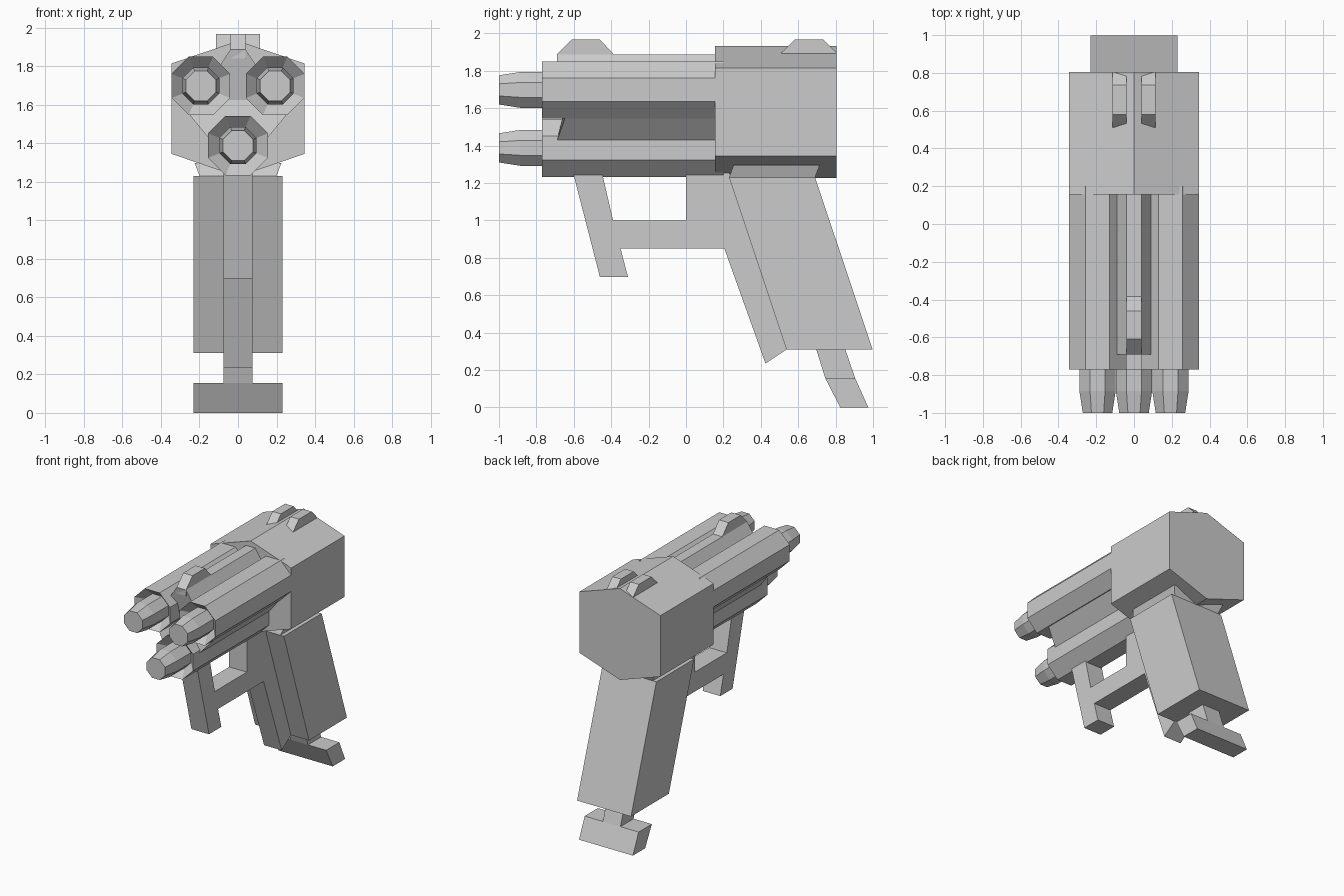
import bpy, bmesh, math

if "Cube" in bpy.data.objects:
    bpy.data.objects.remove(bpy.data.objects["Cube"])


def finish(name, bm):
    bmesh.ops.recalc_face_normals(bm, faces=bm.faces)
    me = bpy.data.meshes.new(name)
    bm.to_mesh(me)
    bm.free()
    ob = bpy.data.objects.new(name, me)
    bpy.context.collection.objects.link(ob)
    return ob


def loft(name, rings):
    """Skin a list of equal-length rings of 3D points and cap both ends."""
    bm = bmesh.new()
    vs = [[bm.verts.new(p) for p in r] for r in rings]
    n = len(vs[0])
    for a, b in zip(vs, vs[1:]):
        for i in range(n):
            j = (i + 1) % n
            bm.faces.new((a[i], a[j], b[j], b[i]))
    bm.faces.new(vs[0][::-1])
    bm.faces.new(vs[-1])
    return finish(name, bm)


def side_plate(name, pts, x0, x1):
    """Extrude a (y, z) side profile across x."""
    return loft(name, [[(x, y, z) for y, z in pts] for x in (x0, x1)])


def long_bar(name, half, y0, y1, lean=lambda z: 0):
    """Extrude a mirrored (x, z) section along y; lean shifts the front end."""
    pts = half + [(-x, z) for x, z in reversed(half) if x > 0]
    return loft(name, [[(x, y0 + lean(z), z) for x, z in pts],
                       [(x, y1, z) for x, z in pts]])


def barrel(name, cx, cz, r):
    """Octagonal barrel: nozzle, recessed funnel mouth, outer tube."""
    rings = []
    for y, a in ((-1, .078), (-.885, .096), (-.77, .096), (-.71, .096),
                 (-.77, r), (.2, r)):
        k = a / math.cos(math.pi / 8)
        rings.append([(cx + k * math.cos((i + .5) * math.pi / 4), y,
                       cz + k * math.sin((i + .5) * math.pi / 4))
                      for i in range(8)])
    return loft(name, rings)


# Rear body, a hexagonal block
long_bar("rear_body", [(0, 1.932), (.345, 1.815), (.345, 1.345), (0, 1.227)],
         .155, .805)

# Three barrels
barrel("barrel_left", -.193, 1.698, .152)
barrel("barrel_right", .193, 1.698, .152)
barrel("barrel_lower", 0, 1.388, .155)

# Web between the barrels and the rib on top
long_bar("barrel_web", [(.1, 1.64), (.25, 1.545), (.15, 1.425)], -.69, .2,
         lambda z: max(0, min(.05, (z - 1.425) * .35)))
long_bar("top_rib", [(.04, 1.887), (.09, 1.81), (.09, 1.62)], -.69, .2,
         lambda z: .05 if z < 1.7 else 0)

# Sights
side_plate("front_sight", [(-.69, 1.84), (-.69, 1.887), (-.61, 1.967),
                           (-.46, 1.967), (-.385, 1.887), (-.385, 1.84)],
           -.04, .04)
for side, s in (("left", -1), ("right", 1)):
    side_plate("rear_sight_" + side,
               [(.51, 1.88), (.51, 1.895), (.58, 1.967), (.735, 1.967),
                (.805, 1.895), (.805, 1.88)], s * .04, s * .113)

# Guard with front bar and the strip down the front of the grip
side_plate("guard", [(-.605, 1.26), (-.45, 1.26), (-.39, 1.0), (.31, 1.0),
                     (.537, .31), (.425, .235), (.205, .85), (-.35, .85),
                     (-.31, .697), (-.46, .697)], -.075, .075)
side_plate("trigger", [(0, 1.0), (0, 1.26), (.23, 1.26), (.31, 1.0)],
           -.075, .075)

# Grip and the collar that joins it to the body
side_plate("grip", [(.23, 1.23), (.69, 1.23), (.998, .31), (.537, .31)],
           -.23, .23)
loft("grip_collar", [[(-w, a, z), (w, a, z), (w, b, z), (-w, b, z)]
                     for w, a, b, z in ((.2, .23, .69, 1.23),
                                        (.225, .255, .715, 1.297))])

# Neck and foot under the grip
side_plate("foot_neck", [(.695, .315), (.85, .315), (.905, .155), (.745, .155)],
           -.075, .075)
side_plate("foot", [(.745, .155), (.905, .155), (.975, 0), (.825, 0)],
           -.23, .23)
